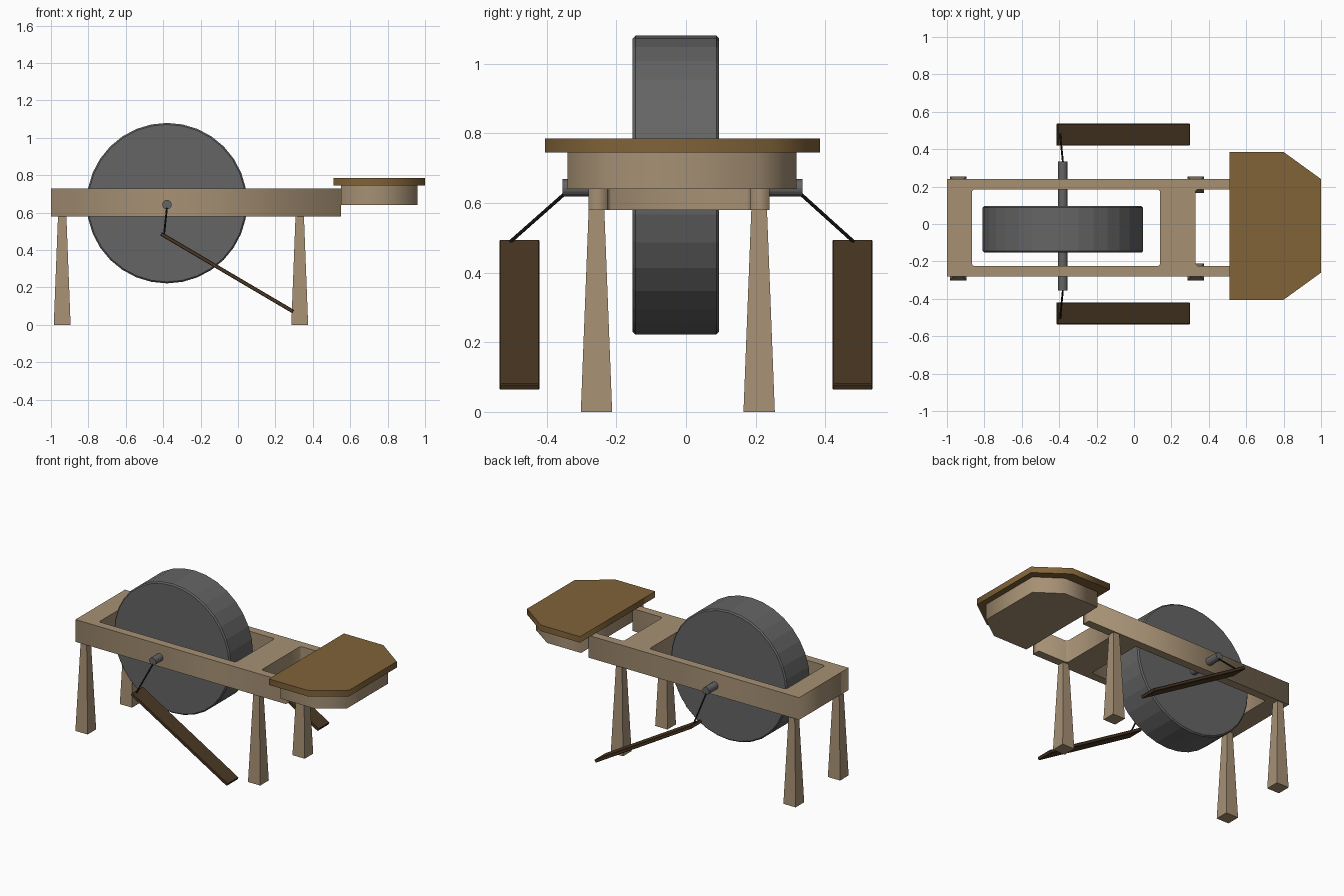
import bpy, bmesh, math
from mathutils import Vector

if "Cube" in bpy.data.objects:
    bpy.data.objects.remove(bpy.data.objects["Cube"])


def material(name, rgb):
    m = bpy.data.materials.new(name)
    m.diffuse_color = (*rgb, 1)
    m.use_nodes = True
    m.node_tree.nodes["Principled BSDF"].inputs["Base Color"].default_value = m.diffuse_color
    return m


PALE = material("pale_wood", (0.38, 0.28, 0.175))
SEAT = material("seat_wood", (0.22, 0.125, 0.04))
DARK = material("dark_wood", (0.07, 0.04, 0.018))
STONE = material("stone", (0.13, 0.13, 0.13))
IRON = material("iron", (0.01, 0.01, 0.01))


def finish(ob, mat, bevel=0):
    ob.data.materials.append(mat)
    if bevel:
        mod = ob.modifiers.new("bevel", 'BEVEL')
        mod.width = bevel
        mod.segments = 1
        mod.limit_method = 'ANGLE'
        mod.angle_limit = math.radians(40)
    return ob


def plate(name, loops, z0, z1, mat):
    """Outline (with optional holes) extruded from z0 to z1."""
    cu = bpy.data.curves.new(name, 'CURVE')
    cu.dimensions = '2D'
    cu.fill_mode = 'BOTH'
    cu.extrude = (z1 - z0) / 2
    for pts in loops:
        sp = cu.splines.new('POLY')
        sp.points.add(len(pts) - 1)
        for p, (x, y) in zip(sp.points, pts):
            p.co = (x, y, 0, 1)
        sp.use_cyclic_u = True
    ob = bpy.data.objects.new(name, cu)
    bpy.context.collection.objects.link(ob)
    ob.location.z = (z0 + z1) / 2
    bpy.ops.object.select_all(action='DESELECT')
    ob.select_set(True)
    bpy.context.view_layer.objects.active = ob
    bpy.ops.object.convert(target='MESH')
    return finish(bpy.context.view_layer.objects.active, mat)


def cylinder(name, a, b, r, sides, mat, bevel=0):
    a, b = Vector(a), Vector(b)
    bpy.ops.mesh.primitive_cylinder_add(vertices=sides, radius=r, depth=(b - a).length,
                                        location=(a + b) / 2)
    ob = bpy.context.object
    ob.name = name
    ob.rotation_euler = (b - a).to_track_quat('Z', 'Y').to_euler()
    return finish(ob, mat, bevel)


def box(name, loc, size, mat, bevel=0):
    bpy.ops.mesh.primitive_cube_add(size=1, location=loc)
    ob = bpy.context.object
    ob.name = name
    for v in ob.data.vertices:
        v.co = [c * s for c, s in zip(v.co, size)]
    return finish(ob, mat, bevel)


# Frame: two rails, end beam and cross beam around the wheel opening
c = 0.01
outer = [(-1, -0.28), (0.55, -0.28), (0.55, -0.225), (0.33 + c, -0.225), (0.33, -0.225 + c),
         (0.33, 0.185 - c), (0.33 + c, 0.185), (0.55, 0.185), (0.55, 0.24), (-1, 0.24)]
hole = [(-0.865 + c, -0.225), (0.14 - c, -0.225), (0.14, -0.225 + c), (0.14, 0.185 - c),
        (0.14 - c, 0.185), (-0.865 + c, 0.185), (-0.865, 0.185 - c), (-0.865, -0.225 + c)]
plate("frame", [outer, hole], 0.58, 0.728, PALE)

# Tapered legs
for xn, x in (("left", -0.94), ("right", 0.33)):
    for yn, y in (("front", -0.257), ("back", 0.21)):
        leg = box(f"{yn}_{xn}_leg", (x, y, 0.29), (0.09, 0.09, 0.58), PALE)
        for v in leg.data.vertices:
            if v.co.z > 0:
                v.co.x *= 0.5
                v.co.y *= 0.5

# Seat and its support block, both with cut front corners
plate("seat_support", [[(0.55, -0.34), (0.80, -0.34), (0.96, -0.225), (0.96, 0.205),
                        (0.80, 0.317), (0.55, 0.317)]], 0.64, 0.745, PALE)
plate("seat", [[(0.51, -0.405), (0.80, -0.405), (1.0, -0.26), (1.0, 0.24),
                (0.80, 0.385), (0.51, 0.385)]], 0.745, 0.785, SEAT)

# Grinding wheel and axle
cylinder("grinding_wheel", (-0.38, -0.153, 0.651), (-0.38, 0.095, 0.651), 0.429, 32, STONE, 0.008)
cylinder("axle", (-0.38, -0.355, 0.643), (-0.38, 0.335, 0.643), 0.025, 16, STONE)

# Pedal boards with their crank rods
for side, y, y0, y1 in (("front", -0.478, -0.35, -0.505), ("back", 0.478, 0.33, 0.482)):
    pedal = box(f"{side}_pedal", (-0.058, y, 0.279), (0.82, 0.116, 0.02), DARK, 0.003)
    pedal.rotation_euler.y = 0.532
    cylinder(f"{side}_crank_rod", (-0.38, y0, 0.625), (-0.395, y1, 0.488), 0.005, 8, IRON)
